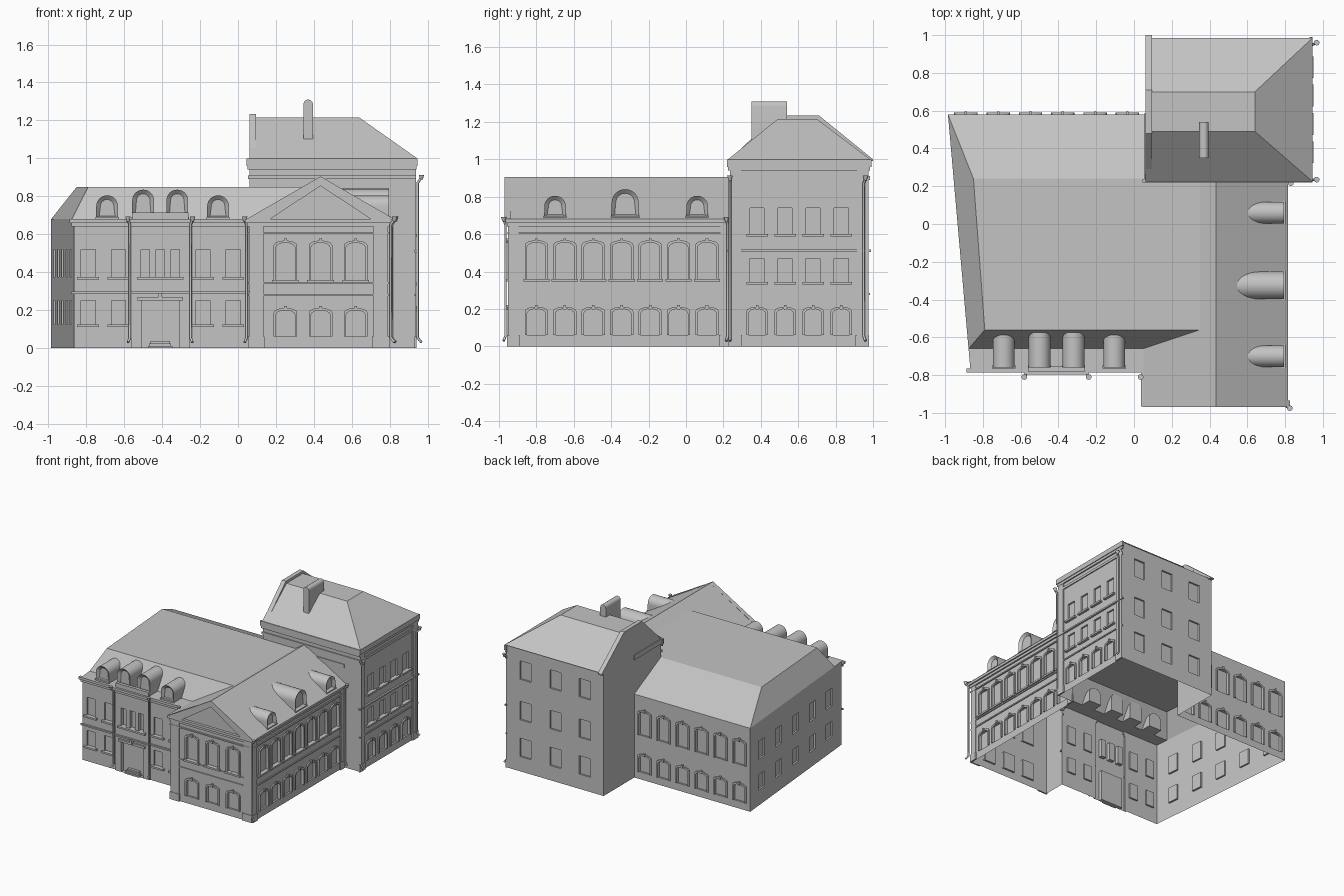
import bpy, bmesh, math
from mathutils import Matrix, Vector

cube = bpy.data.objects.get("Cube")
if cube:
    bpy.data.objects.remove(cube, do_unlink=True)

stone = bpy.data.materials.new("grey stone")
stone.use_nodes = True
GREY = (0.55, 0.55, 0.55, 1)
stone.diffuse_color = GREY
stone.node_tree.nodes["Principled BSDF"].inputs["Base Color"].default_value = GREY


def finish(name, bm, matrix=Matrix()):
    mesh = bpy.data.meshes.new(name)
    bm.to_mesh(mesh)
    bm.free()
    mesh.materials.append(stone)
    mesh.polygons.foreach_set("use_smooth", [True] * len(mesh.polygons))
    mesh.set_sharp_from_angle(angle=math.radians(30))
    obj = bpy.data.objects.new(name, mesh)
    obj.matrix_world = matrix
    bpy.context.collection.objects.link(obj)
    return obj


def facing(a, b):
    """Frame with u along the wall a-b, local y pointing inward, z up."""
    d = (Vector(b) - Vector(a)).normalized()
    return Matrix(((d.x, -d.y, 0, a[0]), (d.y, d.x, 0, a[1]), (0, 0, 1, 0), (0, 0, 0, 1)))


def prism(bm, pts, y0, y1):
    """Closed prism from a (u, z) outline between two depths."""
    front = [bm.verts.new((u, y0, z)) for u, z in pts]
    back = [bm.verts.new((u, y1, z)) for u, z in pts]
    faces = [bm.faces.new(front), bm.faces.new(back[::-1])]
    for i in range(len(pts)):
        j = (i + 1) % len(pts)
        faces.append(bm.faces.new((front[j], front[i], back[i], back[j])))
    bmesh.ops.recalc_face_normals(bm, faces=faces)
    return faces


def box(bm, u0, u1, z0, z1, out, y1=0):
    prism(bm, [(u0, z0), (u1, z0), (u1, z1), (u0, z1)], -out, y1)


def arch(c, w, z0, z1, rise, n=8):
    """Opening outline: two jambs under a curved head, left to right."""
    pts = [(c - w / 2, z0)]
    for i in range(n + 1):
        t = math.pi * (1 - i / n)
        pts.append((c + w / 2 * math.cos(t), z1 - rise + rise * math.sin(t)))
    return pts + [(c + w / 2, z0)]


def surround(bm, c, w, z0, z1, rise, t=0.012, out=0.01):
    """Raised frame around an arched opening, with a keystone."""
    inner = arch(c, w, z0, z1, rise)
    outer = arch(c, w + 2 * t, z0, z1 + t, rise)
    prism(bm, outer + inner[::-1], -out, 0.004)
    box(bm, c - 0.007, c + 0.007, z1 - 0.002, z1 + 0.022, out + 0.006)


def wall(name, a, b, z0, z1, windows=(), bands=(), pilaster=0, rise=0, sills=True, depth=0.014):
    """Wall sheet with recessed openings (centre, width, bottom, top), bands and trim."""
    bm = bmesh.new()
    length = (Vector(b) - Vector(a)).length
    us = sorted({0, length} | {round(c + s * w / 2, 4) for c, w, _, _ in windows for s in (-1, 1)})
    zs = sorted({z0, z1} | {z for win in windows for z in win[2:]})

    def opening(i, j):
        if not (0 <= i < len(us) - 1 and 0 <= j < len(zs) - 1):
            return False
        u, z = (us[i] + us[i + 1]) / 2, (zs[j] + zs[j + 1]) / 2
        return any(abs(u - c) < w / 2 and lo < z < hi for c, w, lo, hi in windows)

    def quad(*pts):
        bm.faces.new([bm.verts.new(p) for p in pts])

    for i in range(len(us) - 1):
        for j in range(len(zs) - 1):
            l, r, lo, hi = us[i], us[i + 1], zs[j], zs[j + 1]
            hole = opening(i, j)
            y = depth if hole else 0
            quad((l, y, lo), (r, y, lo), (r, y, hi), (l, y, hi))
            if hole and not opening(i - 1, j):
                quad((l, 0, lo), (l, y, lo), (l, y, hi), (l, 0, hi))
            if hole and not opening(i + 1, j):
                quad((r, y, lo), (r, 0, lo), (r, 0, hi), (r, y, hi))
            if hole and not opening(i, j - 1):
                quad((l, 0, lo), (r, 0, lo), (r, y, lo), (l, y, lo))
            if hole and not opening(i, j + 1):
                quad((l, y, hi), (r, y, hi), (r, 0, hi), (l, 0, hi))
    bmesh.ops.remove_doubles(bm, verts=bm.verts, dist=0.0001)
    for c, w, lo, hi in windows:
        if rise:
            surround(bm, c, w, lo, hi, rise)
        if sills and lo > 0.1:
            box(bm, c - w / 2 - 0.02, c + w / 2 + 0.02, lo - 0.014, lo, 0.02)
    for lo, hi, out in bands:
        box(bm, -out, length + out, lo, hi, out)
    if pilaster:
        top = min(lo for lo, _, _ in bands[-2:])
        for u in (0, length - pilaster):
            box(bm, u, u + pilaster, 0, top, 0.008)
            box(bm, u - 0.008, u + pilaster + 0.004, 0, 0.06, 0.012)
    return finish(name, bm, facing(a, b))


def grid(cols, w, rows):
    return [(c, w, lo, hi) for c in cols for lo, hi in rows]


def spaced(start, step, n):
    return [start + step * i for i in range(n)]


PLAIN = [(0.125, 0.25), (0.375, 0.52)]
ARCHED = [(0.06, 0.2), (0.36, 0.555)]
EAVES = [(0.6, 0.61, 0.01), (0.64, 0.66, 0.012), (0.66, 0.68, 0.022)]
STOREY = [(0.275, 0.285, 0.008), (0.337, 0.347, 0.008)]
COURSE = [(0.285, 0.297, 0.012)]

# Main block: slanted side, back, and three-part front
wall("main_left_wall", (-0.985, 0.58), (-0.865, -0.765), 0, 0.68, grid(spaced(0.17, 0.25, 5), 0.09, PLAIN), sills=False)
wall("main_back_wall", (0.06, 0.58), (-0.985, 0.58), 0, 0.68, grid(spaced(0.095, 0.171, 6), 0.1, ARCHED), rise=0.025, sills=False)
wall("main_front_left", (-0.865, -0.765), (-0.56, -0.765), 0, 0.68, grid([0.075, 0.235], 0.075, PLAIN), COURSE + EAVES[1:])
wall("main_front_right", (-0.26, -0.765), (0.06, -0.765), 0, 0.68, grid([0.075, 0.235], 0.075, PLAIN), COURSE + EAVES[1:])
entrance = grid([0.07, 0.15, 0.23], 0.045, PLAIN[1:]) + [(0.15, 0.2, 0.0, 0.25)]
wall("entrance_bay", (-0.56, -0.775), (-0.26, -0.775), 0, 0.68, entrance, COURSE + EAVES[1:], depth=0.03)

bm = bmesh.new()
box(bm, -0.56, -0.26, 0.68, 0.715, 0.78, -0.755)
for x in (-0.56, -0.26):
    box(bm, x - 0.005, x + 0.005, 0, 0.68, 0.775, -0.765)
box(bm, -0.53, -0.29, 0.25, 0.268, 0.79, -0.775)
box(bm, -0.42, -0.4, 0.255, 0.29, 0.797, -0.775)
finish("entrance_trim", bm)
bm = bmesh.new()
for i in range(3):
    box(bm, -0.475 + 0.007 * i, -0.345 - 0.007 * i, 0.012 * i, 0.012 * (i + 1), 0.785 - 0.01 * i, -0.745)
finish("entrance_steps", bm)

# Gabled wing
wall("wing_left_wall", (0.06, -0.765), (0.06, -0.945), 0, 0.68, bands=EAVES)
wall("wing_front_wall", (0.06, -0.945), (0.79, -0.945), 0, 0.68, grid([0.19, 0.375, 0.56], 0.1, ARCHED), STOREY + EAVES, 0.075, 0.025)
wall("wing_right_wall", (0.79, -0.945), (0.79, 0.235), 0, 0.68, grid(spaced(0.145, 0.152, 7), 0.1, ARCHED), STOREY + EAVES, 0.05, 0.025)
bm = bmesh.new()
prism(bm, [(0.045, 0.68), (0.435, 0.905), (0.825, 0.68), (0.7, 0.68), (0.435, 0.855), (0.17, 0.68)], -0.97, -0.935)
prism(bm, [(0.1, 0.68), (0.435, 0.88), (0.77, 0.68)], -0.945, -0.94)
finish("pediment", bm)

# Tower
CORNICE = [(0.89, 0.91, 0.008), (0.94, 0.96, 0.01), (0.96, 1.0, 0.016)]
tower_rows = [(0.345, 0.47), (0.6, 0.74)]
cols = [0.145, 0.295, 0.445, 0.595]
tower_windows = grid(cols, 0.075, tower_rows) + grid(cols, 0.09, ARCHED[:1])
wall("tower_right_wall", (0.93, 0.235), (0.93, 0.975), 0, 1, tower_windows, STOREY[:1] + [(0.505, 0.517, 0.014)] + CORNICE, 0.06)
bm = bmesh.new()
for c in cols:
    surround(bm, c, 0.09, 0.06, 0.2, 0.025)
finish("tower_window_frames", bm, facing((0.93, 0.235), (0.93, 0.975)))
wall("tower_back_wall", (0.93, 0.975), (0.06, 0.975), 0, 1, grid([0.165, 0.435, 0.7], 0.1, [(0.12, 0.27), (0.42, 0.57), (0.75, 0.9)]), sills=False)
wall("tower_left_lower", (0.06, 0.975), (0.06, 0.58), 0, 1)
wall("tower_left_upper", (0.06, 0.58), (0.06, 0.235), 0.68, 1, bands=[(0.96, 1.0, 0.006)])
wall("tower_front_upper", (0.06, 0.235), (0.79, 0.235), 0.68, 1, bands=[(0.81, 0.84, 0.006)] + CORNICE)
wall("tower_front_corner", (0.79, 0.235), (0.93, 0.235), 0, 1, bands=CORNICE)


def sheet(name, *polys):
    bm = bmesh.new()
    for poly in polys:
        bm.faces.new([bm.verts.new(p) for p in poly])
    bmesh.ops.remove_doubles(bm, verts=bm.verts, dist=0.0001)
    return finish(name, bm)


# Roofs
E, D, R = 0.68, 0.85, 0.905
bl, fl = (-0.985, 0.58, E), (-0.876, -0.66, E)
dbl, dfl = (-0.85, 0.24, D), (-0.79, -0.56, D)
dfr, dbr, fr = (0.35, -0.56, D), (0.35, 0.24, D), (0.05, -0.66, E)
sheet("main_roof",
      (dfl, dfr, dbr, dbl), (bl, fl, dfl, dbl), (fl, fr, dfr, dfl),
      ((0.06, 0.58, E), bl, dbl, (0.06, 0.24, D)),
      ((-0.865, -0.785, E), (0.06, -0.785, E), fr, fl))
sheet("wing_roof",
      ((0.815, -0.965, E), (0.815, 0.24, E), (0.435, 0.24, R), (0.435, -0.965, R)),
      ((0.05, -0.965, E), (0.435, -0.965, R), (0.435, 0.24, R), dbr, dfr, fr))
eave = [(0.06, 0.225, 1), (0.945, 0.225, 1), (0.945, 0.985, 1), (0.06, 0.985, 1)]
deck = [(0.06, 0.49, 1.215), (0.64, 0.49, 1.215), (0.64, 0.7, 1.215), (0.06, 0.7, 1.215)]
sheet("tower_roof", deck, *[(eave[i], eave[i + 1], deck[i + 1], deck[i]) for i in range(3)])

# Parapet gable, seen along x, and round-topped chimney
bm = bmesh.new()
prism(bm, [(0.225, 0.99), (0.48, 1.235), (0.71, 1.235), (1.0, 1.0), (1.0, 0.99)], -0.095, -0.06)
finish("parapet_gable", bm, facing((0, 0), (0, 1)))
bm = bmesh.new()
prism(bm, arch(0.37, 0.05, 1.09, 1.31, 0.025), 0.35, 0.54)
finish("chimney", bm)


# Dormers
def dormer(name, a, b, w, z0, z1, length):
    bm = bmesh.new()
    front = prism(bm, arch(0, w, z0, z1, w / 2, 16), 0, length)[0]
    bmesh.ops.inset_region(bm, faces=[front], thickness=0.022)
    for v in front.verts:
        v.co.y += 0.02
    box(bm, -w / 2 - 0.004, w / 2 + 0.004, z0, z0 + 0.012, 0.006, 0.01)
    finish(name, bm, facing(a, b))


for i, (x, top) in enumerate([(-0.69, 0.805), (-0.5, 0.835), (-0.32, 0.835), (-0.105, 0.805)]):
    dormer(f"front_dormer_{i + 1}", (x, -0.76), (x + 1, -0.76), 0.115, E, top, 0.185)
for i, (y, w, top) in enumerate([(-0.7, 0.115, 0.805), (-0.325, 0.145, 0.84), (0.06, 0.115, 0.805)]):
    dormer(f"wing_dormer_{i + 1}", (0.795, y), (0.795, y + 1), w, 0.685, top, 0.27)


# Drainpipes with hoppers
def drainpipe(i, x, y, top, kick):
    k = Vector((kick[0], kick[1], 0)) * 0.02
    base = Vector((x, y, 0))
    path = [base + k + Vector((0, 0, 0.03)), base + Vector((0, 0, 0.055)),
            base + Vector((0, 0, top - 0.03)), base + k + Vector((0, 0, top))]
    curve = bpy.data.curves.new("drainpipe", "CURVE")
    curve.dimensions = "3D"
    curve.bevel_depth = 0.007
    curve.bevel_resolution = 2
    curve.use_fill_caps = True
    line = curve.splines.new("POLY")
    line.points.add(len(path) - 1)
    for p, co in zip(line.points, path):
        p.co = (*co, 1)
    curve.materials.append(stone)
    bpy.context.collection.objects.link(bpy.data.objects.new(f"drainpipe_{i}", curve))
    bm = bmesh.new()
    bmesh.ops.create_cone(bm, cap_ends=True, segments=10, radius1=0.007, radius2=0.015, depth=0.025)
    finish(f"drain_hopper_{i}", bm, Matrix.Translation(path[-1]))


pipes = [(-0.57, -0.79, E, (-0.5, -1)), (-0.25, -0.79, E, (0.5, -1)), (0.045, -0.79, E, (-0.5, -1)),
         (0.805, -0.965, E, (1, -0.5)), (0.81, 0.222, E, (1, -0.3)),
         (0.947, 0.235, 0.9, (1, 0)), (0.947, 0.95, 0.9, (1, 0.5))]
for i, pipe in enumerate(pipes):
    drainpipe(i + 1, *pipe)
